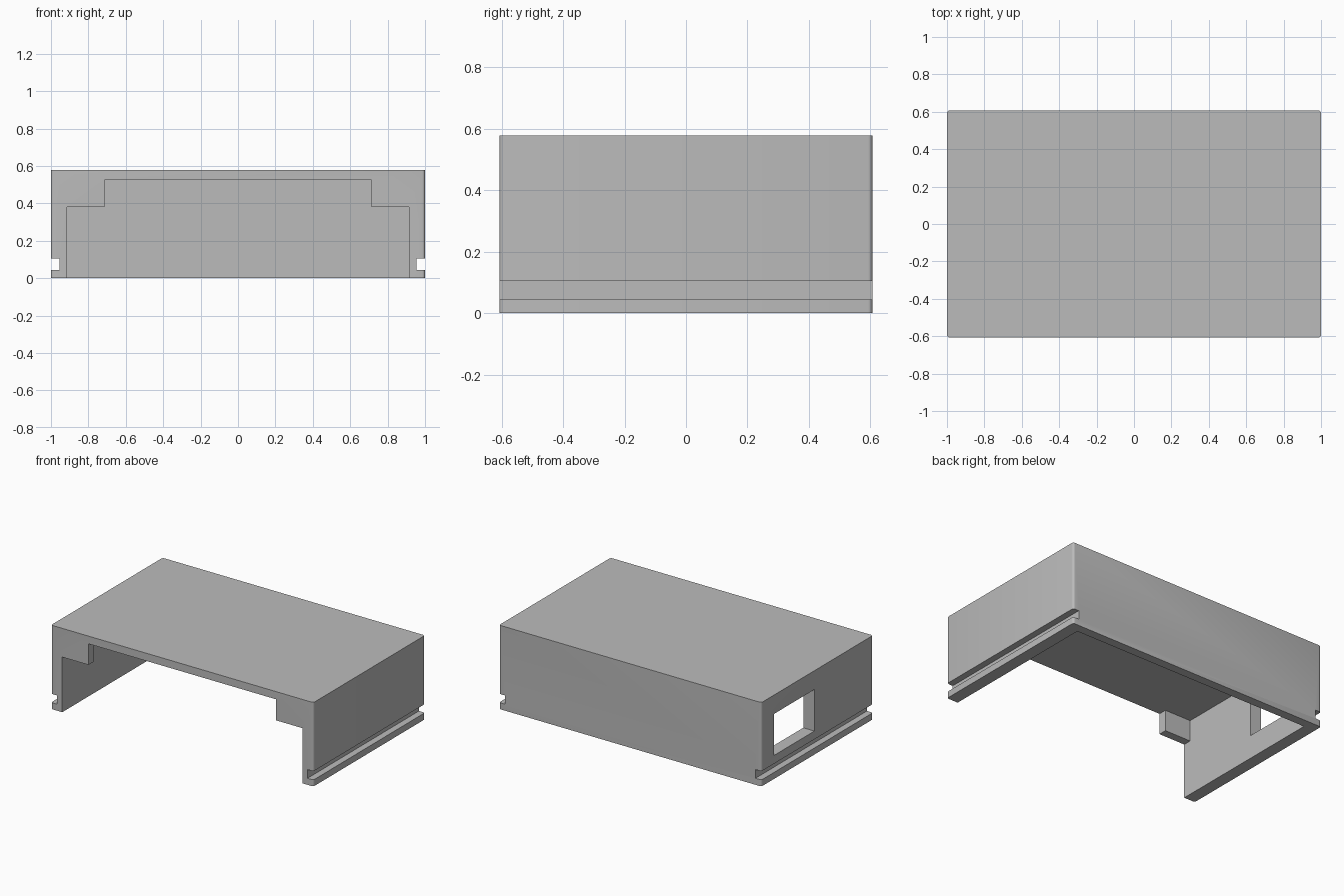
import bpy
import bmesh
from mathutils import Vector

old = bpy.data.objects.get("Cube")
if old:
    bpy.data.objects.remove(old, do_unlink=True)

W, D, H = 1.0, 0.607, 0.578        # half width, half depth, height
WALL_X, WALL_Y, CEILING = 0.915, 0.545, 0.525

grey = bpy.data.materials.new("plain_grey")
grey.use_nodes = True
colour = (0.5, 0.5, 0.5, 1)
grey.diffuse_color = colour
grey.node_tree.nodes["Principled BSDF"].inputs["Base Color"].default_value = colour


def box(name, low, high, corner=0):
    """Box between two corners, with optionally rounded upright edges."""
    low, high = Vector(low), Vector(high)
    bm = bmesh.new()
    bmesh.ops.create_cube(bm, size=1)
    for v in bm.verts:
        v.co = Vector(h if c > 0 else l for c, l, h in zip(v.co, low, high))
    if corner:
        upright = [e for e in bm.edges
                   if abs(e.verts[0].co.z - e.verts[1].co.z) > 0.01]
        bmesh.ops.bevel(bm, geom=upright, offset=corner, segments=4,
                        profile=0.5, affect='EDGES')
    mesh = bpy.data.meshes.new(name)
    bm.to_mesh(mesh)
    bm.free()
    mesh.materials.append(grey)
    obj = bpy.data.objects.new(name, mesh)
    bpy.context.collection.objects.link(obj)
    return obj


def cut(target, low, high):
    """Remove a box-shaped volume from the target."""
    cutter = box("cutter", low, high)
    cutter.hide_render = True
    mod = target.modifiers.new("cut", 'BOOLEAN')
    mod.operation, mod.solver, mod.object = 'DIFFERENCE', 'EXACT', cutter
    bpy.context.view_layer.objects.active = target
    bpy.ops.object.modifier_apply(modifier=mod.name)
    bpy.data.objects.remove(cutter, do_unlink=True)


# Outer shell with softly rounded upright corners
cover = box("enclosure_cover", (-W, -D, 0), (W, D, H), corner=0.015)

# Hollow interior, then the stepped front mouth that leaves two corner blocks
cut(cover, (-WALL_X, -0.55, -0.1), (WALL_X, WALL_Y, CEILING))
cut(cover, (-WALL_X, -0.8, -0.1), (WALL_X, -0.5, 0.38))
cut(cover, (-0.715, -0.8, -0.1), (0.715, -0.5, CEILING))

# Slide grooves along the foot of both side walls
for side in (-1, 1):
    x0, x1 = sorted((side * 0.955, side * 1.1))
    cut(cover, (x0, -0.8, 0.045), (x1, 0.8, 0.105))

# Window through one side wall
cut(cover, (-1.1, 0.03, 0.162), (-0.85, 0.47, 0.448))

# Smooth the rounded corners, keep everything else crisp
bpy.ops.object.select_all(action='DESELECT')
cover.select_set(True)
bpy.context.view_layer.objects.active = cover
bpy.ops.object.shade_smooth_by_angle(angle=0.6)
